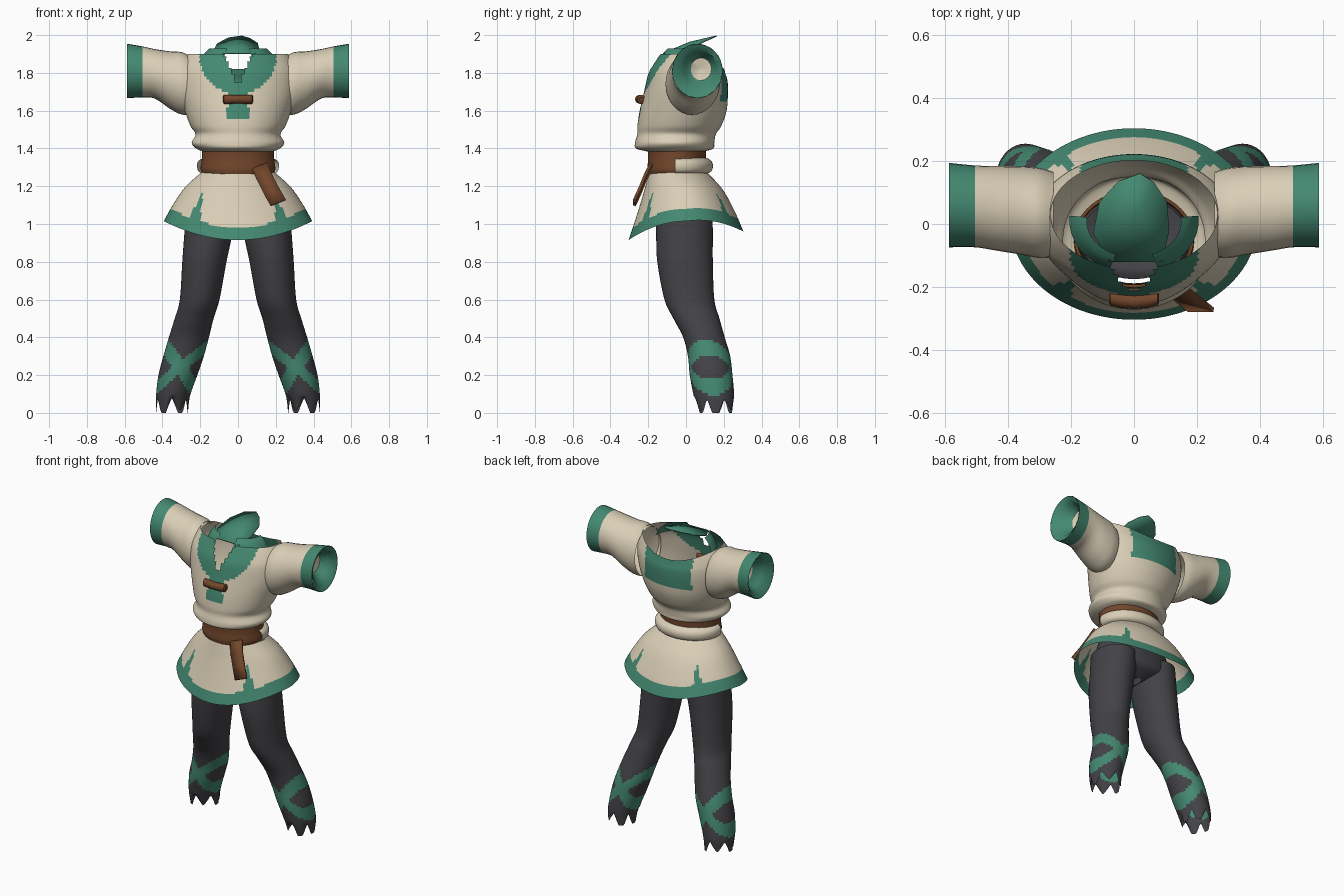
import bpy, bmesh, math
from math import sin, cos, pi

if "Cube" in bpy.data.objects:
    bpy.data.objects.remove(bpy.data.objects["Cube"])

COLOURS = {"cream_cloth": (.70, .62, .47), "green_trim": (.058, .25, .165),
           "brown_leather": (.17, .062, .024), "dark_cloth": (.056, .054, .062)}
MATS = []
for mat_name, rgb in COLOURS.items():
    m = bpy.data.materials.new(mat_name)
    m.diffuse_color = (*rgb, 1)
    m.use_nodes = True
    m.node_tree.nodes["Principled BSDF"].inputs["Base Color"].default_value = m.diffuse_color
    MATS.append(m)
CREAM, GREEN, BROWN, DARK = range(4)


def finish(name, bm, thick=0):
    bmesh.ops.recalc_face_normals(bm, faces=bm.faces)
    me = bpy.data.meshes.new(name)
    bm.to_mesh(me)
    bm.free()
    for m in MATS:
        me.materials.append(m)
    ob = bpy.data.objects.new(name, me)
    bpy.context.collection.objects.link(ob)
    if thick:
        mod = ob.modifiers.new("thickness", 'SOLIDIFY')
        mod.thickness = thick
    bpy.ops.object.select_all(action='DESELECT')
    bpy.context.view_layer.objects.active = ob
    ob.select_set(True)
    bpy.ops.object.shade_smooth_by_angle(angle=math.radians(40))
    return ob


def spline(keys, sub):
    """Smooth in-between rings through the key rings."""
    out = []
    for i in range(len(keys) - 1):
        a, b, c, d = keys[max(i-1, 0)], keys[i], keys[i+1], keys[min(i+2, len(keys)-1)]
        for k in range(sub):
            t = k / sub
            out.append([.5*(2*q + (r-p)*t + (2*p-5*q+4*r-s)*t*t + (3*q-p-3*r+s)*t**3)
                        for p, q, r, s in zip(a, b, c, d)])
    return out + [list(keys[-1])]


def loft(name, keys, n=48, sub=5, axis='z', colour=CREAM, warp=None, keep=None, mirror=1, thick=0):
    """Skin ellipses (position, centre 1, centre 2, radius 1, radius 2) along an axis."""
    bm = bmesh.new()
    rows = []
    for t, c1, c2, r1, r2 in spline(keys, sub):
        row = []
        for j in range(n):
            th = 2*pi*j/n
            u, v = c1 + r1*cos(th), c2 + r2*sin(th)
            z = warp(t, th) if warp else t
            p = (u, v, z) if axis == 'z' else (t, u, v)
            row.append(bm.verts.new((p[0]*mirror, p[1], p[2])))
        rows.append(row)
    for a, b in zip(rows, rows[1:]):
        for j in range(n):
            k = (j+1) % n
            th = 2*pi*(j+.5)/n
            quad = (a[j], a[k], b[k], b[j])
            p = sum((q.co for q in quad), quad[0].co*0) / 4
            if keep and not keep(p, th):
                continue
            f = bm.faces.new(quad)
            f.material_index = colour(p, th) if callable(colour) else colour
    bmesh.ops.delete(bm, geom=[v for v in bm.verts if not v.link_faces], context='VERTS')
    return finish(name, bm, thick)


# Trouser legs with crossed shin wraps and torn ends
LEG = [(1.06, .15, -.01, .125, .15), (.95, .157, -.008, .127, .15), (.8, .178, -.005, .117, .147),
       (.6, .203, .018, .105, .132), (.5, .232, .055, .103, .122), (.4, .26, .095, .106, .11),
       (.3, .288, .122, .107, .112), (.2, .318, .133, .103, .113), (.09, .344, .148, .09, .107),
       (0, .35, .158, .085, .092)]


def torn(t, th):
    if t >= .09:
        return t
    tooth = abs((th*6/(2*pi)) % 1 * 2 - 1)
    return .09 - (.09-t)*min(1, .15 + 1.5*tooth*(.75 + .25*cos(th*2+1)))


def shin_wrap(p, th):
    lift = .105*abs(cos(th))
    near = min(abs(p.z - .24 - lift), abs(p.z - .24 + lift))
    return GREEN if near < .042 else DARK


for side, s in (("left", -1), ("right", 1)):
    loft(side + "_leg", LEG, 64, 7, colour=shin_wrap, warp=torn, mirror=s)

# Trouser seat
loft("trouser_seat", [(1.27, 0, -.045, .17, .13), (1.12, 0, -.02, .24, .15), (1.02, 0, -.01, .268, .15),
                      (.97, 0, -.005, .2, .13), (.93, 0, 0, .03, .06)], 40, 4, colour=DARK)


# Flared skirt with a curved trimmed hem and four pointed gores
def hem(th):
    return (.915 if sin(th) < 0 else .915 + .045*sin(th)) + .1*cos(th)**2


def skirt_colour(p, th):
    h = hem(th)
    gore = min(abs(th - math.radians(a)) for a in (50, 130, 230, 310))
    if p.z < h + .068 or gore < .17*(1.18 - p.z)/.24:
        return GREEN
    return CREAM


loft("skirt", [(0, 0, -.045, .185, .15), (.3, 0, -.015, .275, .208), (.66, 0, -.003, .342, .26),
               (1, 0, 0, .392, .304)], 128, 12, colour=skirt_colour,
     warp=lambda t, th: 1.28 - t*(1.28 - hem(th)))

# Belt, rolled sash at the back, hanging belt tail
loft("belt", [(1.26, 0, -.048, .186, .15), (1.29, 0, -.048, .198, .157), (1.34, 0, -.048, .192, .153),
              (1.395, 0, -.048, .19, .155)], 48, 4, colour=BROWN, thick=.01)
loft("sash_roll", [(1.265, 0, -.04, .185, .15), (1.28, 0, -.035, .21, .17), (1.31, 0, -.035, .217, .178),
                   (1.335, 0, -.035, .208, .168), (1.35, 0, -.04, .18, .15)], 48, 3,
     keep=lambda p, th: sin(th) > -.12)
bm = bmesh.new()
tail = [[bm.verts.new((x + w, y, z + .4*w)) for w in (-.04, .04)]
        for x, y, z in ((.115, -.19, 1.31), (.14, -.222, 1.25), (.175, -.25, 1.18), (.212, -.28, 1.115))]
for a, b in zip(tail, tail[1:]):
    bm.faces.new((a[0], a[1], b[1], b[0])).material_index = BROWN
finish("belt_tail", bm, .015)

# Tunic body, open at the neck, with collar panels
BODY = [(1.385, 0, -.055, .19, .155), (1.4, 0, -.06, .222, .205), (1.43, 0, -.06, .245, .21),
        (1.475, 0, -.05, .225, .208), (1.52, 0, -.035, .252, .222), (1.6, 0, -.015, .282, .23),
        (1.7, 0, 0, .31, .222), (1.8, 0, .01, .312, .21), (1.86, 0, .02, .295, .19),
        (1.91, 0, .03, .265, .172)]


def rim(t, th):
    if t < 1.7:
        return t
    top = 1.9 - .08*max(0, sin(th))**2
    return 1.7 + (t - 1.7)/.21*(top - 1.7)


def tunic_colour(p, th):
    if p.y > .05:
        return GREEN if abs(p.x) < .17 and p.z > 1.655 else CREAM
    yoke = (p.x/.205)**2 + ((p.z - 1.89)/.2)**2 < 1
    tab = abs(p.x) < .056 and 1.56 < p.z < 1.75
    return GREEN if yoke or tab else CREAM


def neck_slit(p, th):
    return p.y > 0 or abs(p.x) > (p.z - 1.73)*.42


loft("tunic_body", BODY, 112, 6, colour=tunic_colour, warp=rim, keep=neck_slit)

# Standing collar at the front and upturned collar flap behind it
loft("front_collar", [(1.85, 0, .01, .205, .165), (1.9, 0, .01, .18, .145), (1.93, 0, .01, .15, .115)],
     64, 3, colour=GREEN, keep=lambda p, th: sin(th) < .1 and not (sin(th) < 0 and abs(cos(th)) < .38))
bm = bmesh.new()
outline = ((-.08, -.12), (.09, -.12), (.112, -.02), (.105, .07), (.065, .13), (.02, .16),
           (-.05, .135), (-.11, .07), (-.13, -.03))
ring = [bm.verts.new((x, y, 1.95 + .3*y - 1.2*x*x)) for x, y in outline]
mid = bm.verts.new((0, .02, 1.965))
for i, v in enumerate(ring):
    bm.faces.new((mid, v, ring[(i+1) % len(ring)])).material_index = GREEN
finish("collar_flap", bm, .006)

# Chest toggle
loft("chest_toggle", [(-.076, -.236, 1.66, .001, .001), (-.075, -.236, 1.66, .022, .024),
                      (0, -.246, 1.66, .024, .022), (.075, -.236, 1.66, .022, .024),
                      (.076, -.236, 1.66, .001, .001)], 12, 2, 'x', BROWN)

# Sleeves with trimmed cuffs and turned-in linings
SLEEVE = [(.255, .03, 1.735, .135, .155), (.3, .035, 1.745, .143, .165), (.36, .043, 1.762, .14, .152),
          (.44, .05, 1.795, .134, .131), (.505, .056, 1.805, .13, .135), (.587, .06, 1.81, .134, .144)]
LINING = [(.587, .06, 1.81, .134, .144), (.57, .065, 1.812, .105, .11), (.54, .075, 1.818, .085, .09),
          (.5, .08, 1.82, .055, .06), (.49, .08, 1.82, .001, .001)]
for side, s in (("left", -1), ("right", 1)):
    loft(side + "_sleeve", SLEEVE, 32, 6, 'x',
         lambda p, th: GREEN if abs(p.x) > .505 else CREAM, mirror=s)
    loft(side + "_cuff_lining", LINING, 16, 1, 'x',
         lambda p, th: GREEN if abs(p.x) > .5 else CREAM, mirror=s)
